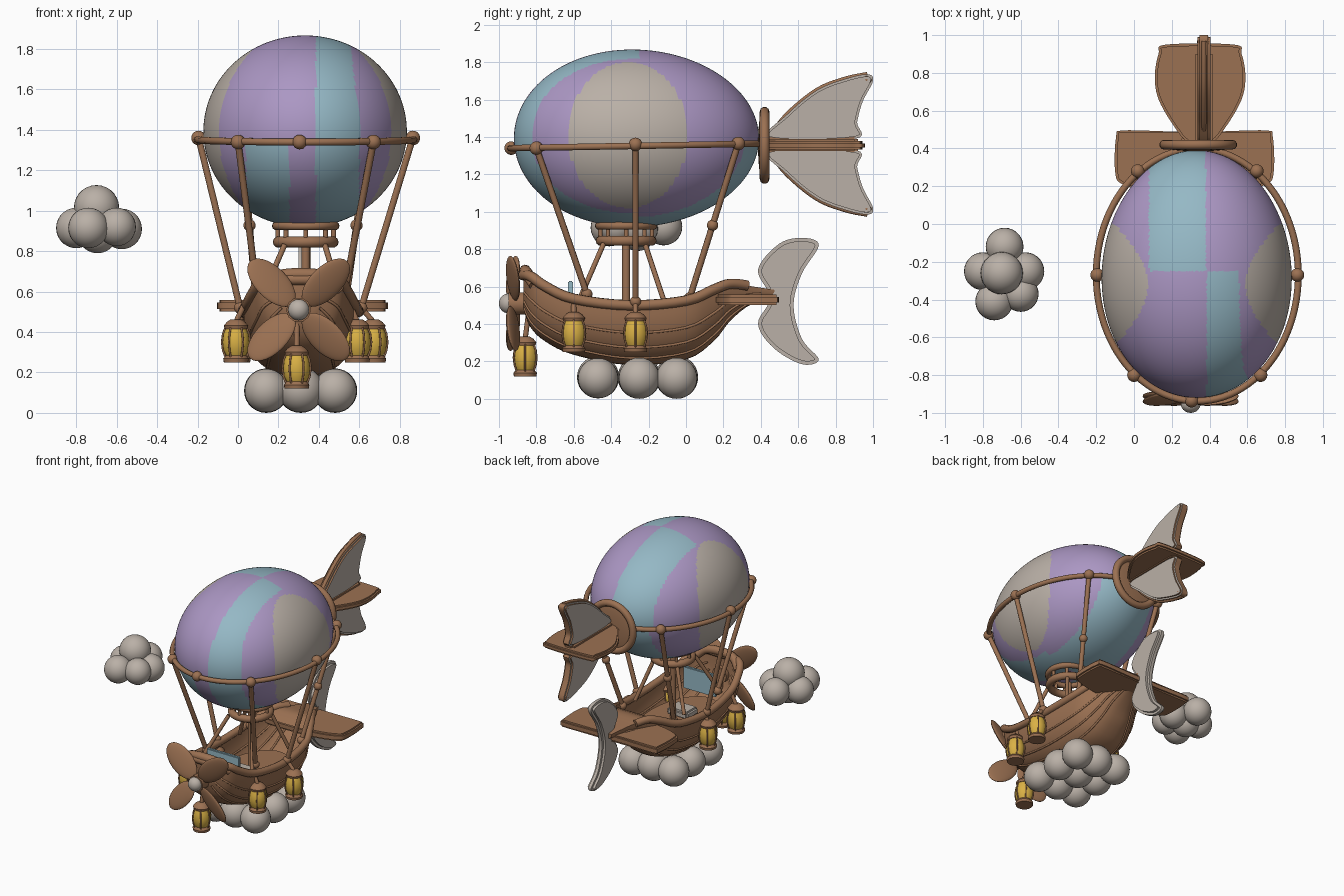
import bpy, bmesh, math
from mathutils import Matrix, Vector

if "Cube" in bpy.data.objects:
    bpy.data.objects.remove(bpy.data.objects["Cube"])
pi, sin, cos = math.pi, math.sin, math.cos

def material(name, c):
    m = bpy.data.materials.new(name)
    m.diffuse_color = (*c, 1)
    m.use_nodes = True
    m.node_tree.nodes["Principled BSDF"].inputs["Base Color"].default_value = m.diffuse_color
    return m
BROWN = material("warm wood", (0.33, 0.165, 0.085))
CREAM = material("cloud cream", (0.49, 0.435, 0.385))
PURPLE = material("soft purple", (0.41, 0.31, 0.55))
BLUE = material("sky blue", (0.30, 0.48, 0.56))
YELLOW = material("lantern yellow", (0.70, 0.44, 0.06))

def finish(bm, name, *mats):
    bmesh.ops.recalc_face_normals(bm, faces=bm.faces)
    me = bpy.data.meshes.new(name)
    bm.to_mesh(me)
    bm.free()
    for m in mats:
        me.materials.append(m)
    ob = bpy.data.objects.new(name, me)
    bpy.context.collection.objects.link(ob)
    bpy.ops.object.select_all(action='DESELECT')
    ob.select_set(True)
    bpy.context.view_layer.objects.active = ob
    bpy.ops.object.shade_smooth_by_angle(angle=math.radians(45))
    return ob

def ball(name, loc, r, mat, pre=Matrix(), seg=28):
    s = (r, r, r) if isinstance(r, (int, float)) else r
    bm = bmesh.new()
    m = pre @ Matrix.Translation(loc) @ Matrix.Diagonal((*s, 1))
    bmesh.ops.create_uvsphere(bm, u_segments=seg, v_segments=seg // 2, radius=1, matrix=m)
    return finish(bm, name, mat)

def box(name, lo, hi, mat, bevel=0.01):
    lo, hi = Vector(lo), Vector(hi)
    bm = bmesh.new()
    bmesh.ops.create_cube(bm, size=1, matrix=Matrix.Translation((lo + hi) / 2) @ Matrix.Diagonal((*(hi - lo), 1)))
    bmesh.ops.bevel(bm, geom=bm.edges[:], offset=bevel, segments=2, affect='EDGES')
    return finish(bm, name, mat)

def smooth(pts, n=6, closed=True):
    P = [Vector(p) for p in pts]
    L, out = len(P), []
    for i in range(L if closed else L - 1):
        a, b, c, d = [P[(i + k) % L] if closed else P[min(max(i + k, 0), L - 1)] for k in (-1, 0, 1, 2)]
        for j in range(n):
            t = j / n
            out.append(0.5 * (2 * b + (c - a) * t + (2 * a - 5 * b + 4 * c - d) * t * t + (3 * b - a - 3 * c + d) * t ** 3))
    return out if closed else out + [P[-1]]

def tube(name, pts, r, mat, closed=False):
    cu = bpy.data.curves.new(name, 'CURVE')
    cu.dimensions, cu.bevel_depth, cu.bevel_resolution, cu.use_fill_caps = '3D', r, 3, True
    sp = cu.splines.new('POLY')
    sp.points.add(len(pts) - 1)
    for q, p in zip(sp.points, pts):
        q.co = (*p, 1)
    sp.use_cyclic_u = closed
    tmp = bpy.data.objects.new(name + " path", cu)
    bpy.context.collection.objects.link(tmp)
    bm = bmesh.new()
    me = bpy.data.meshes.new_from_object(tmp.evaluated_get(bpy.context.evaluated_depsgraph_get()))
    bm.from_mesh(me)
    bpy.data.objects.remove(tmp)
    return finish(bm, name, mat)

def ellipse(c, rx, ry, n=64, axis='z'):
    out = []
    for i in range(n):
        u, v = rx * cos(2 * pi * i / n), ry * sin(2 * pi * i / n)
        out.append(Vector(c) + Vector((u, v, 0) if axis == 'z' else (u, 0, v)))
    return out

def lathe(name, prof, loc, mat, n=24):
    bm = bmesh.new()
    rings = [[bm.verts.new((loc[0] + r * cos(2 * pi * i / n), loc[1] + r * sin(2 * pi * i / n), loc[2] + z))
              for i in range(n)] for r, z in prof]
    for a, b in zip(rings, rings[1:]):
        for i in range(n):
            bm.faces.new((a[i], a[(i + 1) % n], b[(i + 1) % n], b[i]))
    bm.faces.new(rings[0])
    bm.faces.new(rings[-1])
    return finish(bm, name, mat)

def plate(name, pts, to3d, thick, mat, edge=None, bevel=0.012):
    """Rounded plate from a smooth 2D outline; the rim may have its own colour."""
    bm = bmesh.new()
    n3 = (to3d(0, 0, 1) - to3d(0, 0, 0)).normalized()
    f = bm.faces.new([bm.verts.new(to3d(p[0], p[1], -thick / 2)) for p in smooth(pts)])
    new = bmesh.ops.extrude_face_region(bm, geom=[f], use_keep_orig=True)['geom']
    bmesh.ops.translate(bm, verts=[g for g in new if isinstance(g, bmesh.types.BMVert)], vec=n3 * thick)
    bm.normal_update()
    rim = [e for e in bm.edges if any(len(g.verts) > 4 for g in e.link_faces)]
    bmesh.ops.bevel(bm, geom=rim, offset=bevel, segments=2, affect='EDGES')
    bm.normal_update()
    for g in bm.faces:
        g.material_index = int(edge is not None and abs(g.normal.dot(n3)) < 0.9)
    return finish(bm, name, mat, edge or mat)

# Balloon with coloured panels
BC = Vector((0.332, -0.265, 1.393))
bm = bmesh.new()
bmesh.ops.create_uvsphere(bm, u_segments=192, v_segments=110, radius=1)
for v in bm.verts:
    k = 1 - 0.035 * v.co.y
    v.co = BC + Vector((v.co.x * 0.503 * k, v.co.y * 0.655, v.co.z * 0.474 * k))
for f in bm.faces:
    x, y, z = f.calc_center_median()
    front, up = y < -0.25, z > 1.35
    s = 1 - 0.25 * abs(z - 1.35) / 0.5
    if abs(x - BC.x) > 0.1 and ((y + 0.31) / 0.32) ** 2 + ((z - 1.41) / 0.39) ** 2 < 1:
        i = 0
    elif front and up:
        i = 2 if 0.385 < x < 0.385 + 0.225 * s else 1
    elif front:
        i = 2 if 0.04 < x < 0.255 or 0.385 < x < 0.60 else 1
    else:
        i = 2 if (0.08 < x < 0.38 if up else 0.10 < x < 0.56) else 1
    f.material_index = i
finish(bm, "balloon", CREAM, PURPLE, BLUE)

# Belt rope, knots and suspension ropes
belt = [p + Vector((0, 0, 0.018 * (p.y + 0.27))) for p in ellipse((0.335, -0.27, 1.352), 0.535, 0.668, 96)]
tube("balloon_belt", belt, 0.018, BROWN, True)
ball("front_knot", (0.305, -0.935, 1.34), 0.036, BROWN)
HX = 0.31
for s, side in ((-1, "left"), (1, "right")):
    for top, low, tag in (((0.53, -0.27, 1.36), (0.30, -0.27, 0.52), "middle"),
                          ((0.335, -0.80, 1.34), (0.21, -0.53, 0.56), "front"),
                          ((0.315, 0.28, 1.365), (0.22, 0.02, 0.54), "back")):
        a = Vector((0.335 + s * top[0], *top[1:]))
        b = Vector((HX + s * low[0], *low[1:]))
        tube(f"{side}_{tag}_rope", [a, b], 0.017, BROWN)
        ball(f"{side}_{tag}_knot", a, 0.036, BROWN)
        ball(f"{side}_{tag}_rope_foot", b, 0.03, BROWN)
        if tag == "back":
            ball(f"{side}_rope_bead", a.lerp(b, 0.53), 0.03, BROWN)
    # burner legs
    for y0, y1 in ((-0.44, -0.57), (-0.22, -0.12)):
        tube(f"{side}_burner_leg", [(0.33 + s * 0.1, y0, 0.83), (HX + s * 0.21, y1, 0.53)], 0.014, BROWN)

# Burner rings under the balloon
for z, r, t in ((0.925, 0.145, 0.022), (0.845, 0.135, 0.028)):
    tube("burner_ring", ellipse((0.335, -0.32, z), r, r, 40), t, BROWN, True)
for i in range(8):
    x, y = 0.335 + 0.138 * cos(i * pi / 4), -0.32 + 0.138 * sin(i * pi / 4)
    tube("burner_post", [(x, y, 0.84), (x, y, 0.93)], 0.012, BROWN)
tube("burner_pipe", [(0.335, -0.32, 0.36), (0.335, -0.32, 0.86)], 0.022, BROWN)

# Hull: stations of y, half width, rim height, keel height
ST = smooth([(-0.87, 0.10, 0.66), (-0.83, 0.19, 0.655), (-0.75, 0.23, 0.60), (-0.60, 0.265, 0.535),
             (-0.30, 0.285, 0.50), (0.0, 0.26, 0.525), (0.15, 0.20, 0.585), (0.24, 0.15, 0.615),
             (0.36, 0.09, 0.60), (0.52, 0.035, 0.575)], 4, False)
KEEL = smooth([(-0.87, 0.48, 0), (-0.83, 0.38, 0), (-0.75, 0.305, 0), (-0.60, 0.235, 0), (-0.30, 0.18, 0),
               (0.0, 0.21, 0), (0.15, 0.31, 0), (0.24, 0.42, 0), (0.36, 0.51, 0), (0.52, 0.535, 0)], 4, False)
def hull_point(i, a, out=0.0):
    y, w, rim = ST[i]
    c, s = cos(a), sin(a)
    return Vector((HX + (w + out) * math.copysign(abs(c) ** 0.8, c), y, rim - (rim - KEEL[i].y + out) * abs(s) ** 0.85))
bm = bmesh.new()
N = 24
rows = [[bm.verts.new(hull_point(i, pi * j / N)) for j in range(N + 1)] for i in range(len(ST))]
for i in range(len(rows) - 1):
    for j in range(N):
        bm.faces.new((rows[i][j], rows[i][j + 1], rows[i + 1][j + 1], rows[i + 1][j]))
    if ST[i].x > 0.12:  # closed stern deck
        bm.faces.new((rows[i][0], rows[i + 1][0], rows[i + 1][N], rows[i][N]))
bm.faces.new(rows[0])
bm.faces.new(rows[-1])
finish(bm, "hull", BROWN)
left = [hull_point(i, pi) for i in range(32)]
right = [hull_point(i, 0) for i in range(32)]
tube("hull_rim", left[::-1] + right, 0.028, BROWN)
for k in (0.13, 0.23, 0.33):
    for a in (pi * k, pi * (1 - k)):
        tube("hull_strake", [hull_point(i, a, 0.001) for i in range(1, 34)], 0.007, BROWN)
bm = bmesh.new()
bmesh.ops.create_cone(bm, cap_ends=True, segments=48, radius1=1, radius2=1, depth=1,
                      matrix=Matrix.Translation((HX, -0.33, 0.36)) @ Matrix.Diagonal((0.22, 0.40, 0.03, 1)))
finish(bm, "deck", BROWN)
tube("bow_curl", smooth([(HX - 0.19, -0.81, 0.61), (HX - 0.12, -0.85, 0.67), (HX, -0.86, 0.685),
                         (HX + 0.12, -0.85, 0.67), (HX + 0.19, -0.81, 0.61)], 6, False), 0.032, BROWN)
box("windshield", (0.17, -0.63, 0.46), (0.45, -0.605, 0.63), BLUE, 0.005)
box("seat", (0.22, -0.47, 0.37), (0.40, -0.33, 0.43), CREAM, 0.015)

# Stern wings and crescent rudder
plate("stern_wings", [(-0.10, 0.28), (-0.095, 0.46), (-0.06, 0.495), (0.2, 0.49), (0.44, 0.49), (0.70, 0.495),
                      (0.735, 0.46), (0.74, 0.28), (0.70, 0.21), (0.5, 0.16), (0.14, 0.16), (-0.06, 0.21)],
      lambda u, v, w: Vector((u, v, 0.53 + w)), 0.055, BROWN)
plate("stern_rudder", [(0.385, 0.69), (0.5, 0.83), (0.63, 0.86), (0.71, 0.82), (0.62, 0.67), (0.575, 0.5),
                       (0.62, 0.32), (0.71, 0.21), (0.62, 0.185), (0.47, 0.27), (0.385, 0.4), (0.45, 0.54)],
      lambda u, v, w: Vector((HX + 0.02 + w, u, v)), 0.06, CREAM, bevel=0.018)

# Balloon tail: round base, spar, upright and flat fins
ball("tail_base", (0.34, 0.41, 1.355), (0.19, 0.025, 0.19), BROWN)
tube("tail_base_rim", ellipse((0.34, 0.42, 1.355), 0.18, 0.18, 40, 'y'), 0.026, BROWN, True)
box("tail_spar", (0.325, 0.42, 1.305), (0.415, 0.92, 1.41), BROWN, 0.02)
fin = [(0.44, 0.03), (0.54, 0.16), (0.70, 0.29), (0.85, 0.35), (0.97, 0.375), (1.0, 0.34), (0.945, 0.23), (0.915, 0.12), (0.905, 0.03)]
for s, tag in ((1, "upper"), (-1, "lower")):
    plate(f"tail_{tag}_fin", fin, lambda u, v, w: Vector((0.37 + w, u, 1.36 + s * v)), 0.07, CREAM, BROWN)
    ball(f"tail_{tag}_fin_tip", (0.37, 0.965, 1.36 + s * 0.345), (0.036, 0.035, 0.026), BROWN)
    tube(f"tail_{tag}_fin_edge", [Vector((0.37, p.x, 1.36 + s * p.y)) for p in smooth([Vector(q) for q in fin[:5]], 5, False)],
         0.013, BROWN)
half = [(0.06, 0.43), (0.14, 0.52), (0.22, 0.66), (0.24, 0.78), (0.22, 0.90), (0.18, 0.95)]
plate("tail_flat_fin", half + [(-x, y) for x, y in half[::-1]],
      lambda u, v, w: Vector((0.35 + u, v, 1.355 + w)), 0.045, BROWN)

# Propeller
PC = Vector((0.30, -0.925, 0.51))
for k in range(4):
    m = Matrix.Translation(PC) @ Matrix.Rotation(pi / 4 + k * pi / 2, 4, 'Y') @ Matrix.Translation((0, 0, 0.19)) @ Matrix.Rotation(0.4, 4, 'Z')
    ball("propeller_blade", (0, 0, 0), (0.085, 0.02, 0.15), BROWN, m)
tube("propeller_shaft", [PC + Vector((0, 0.09, 0)), PC + Vector((0, -0.025, 0))], 0.062, BROWN)
ball("propeller_hub", PC + Vector((0, -0.028, 0)), (0.052, 0.047, 0.052), CREAM)

# Lanterns: four along the sides and one under the bow
for x, y, z, hang in ((-0.01, -0.60, 0.25, 0.53), (0.59, -0.60, 0.25, 0.53), (0.0, -0.27, 0.25, 0.50),
                      (0.67, -0.27, 0.25, 0.50), (0.29, -0.86, 0.12, 0.47)):
    o = Vector((x, y, z))
    lathe("lantern_glass", [(0.047, 0.03), (0.062, 0.06), (0.067, 0.1), (0.062, 0.14), (0.047, 0.175)], o, YELLOW)
    lathe("lantern_base", [(0.06, 0), (0.063, 0.018), (0.05, 0.035)], o, BROWN)
    lathe("lantern_cap", [(0.055, 0.165), (0.06, 0.182), (0.045, 0.20), (0.025, 0.213)], o, BROWN)
    for i in range(6):
        d = Vector((cos(i * pi / 3), sin(i * pi / 3), 0))
        tube("lantern_bar", [o + d * r + Vector((0, 0, h)) for r, h in
                             ((0.05, 0.02), (0.065, 0.06), (0.07, 0.1), (0.065, 0.14), (0.05, 0.18))], 0.005, BROWN)
    end = Vector((x + (HX - x) * 0.12, y + (0.02 if z < 0.2 else 0), hang))
    tube("lantern_hanger", [o + Vector((0, 0, 0.2)), end], 0.014, BROWN)

# Cloud under the hull and a small floating cloud
for x, r in ((0.14, 0.11), (0.31, 0.115), (0.48, 0.11)):
    for y in (-0.47, -0.25, -0.05):
        ball("base_cloud_puff", (x, y, r), r + (0.0 if y > -0.4 else -0.002), CREAM)
for p, r in (((-0.70, -0.26, 1.015), 0.112), ((-0.685, -0.12, 0.92), 0.10), ((-0.80, -0.25, 0.915), 0.10),
             ((-0.575, -0.25, 0.91), 0.10), ((-0.74, -0.41, 0.915), 0.10), ((-0.60, -0.37, 0.92), 0.095),
             ((-0.695, -0.26, 0.89), 0.10)):
    ball("floating_cloud_puff", p, r, CREAM)
